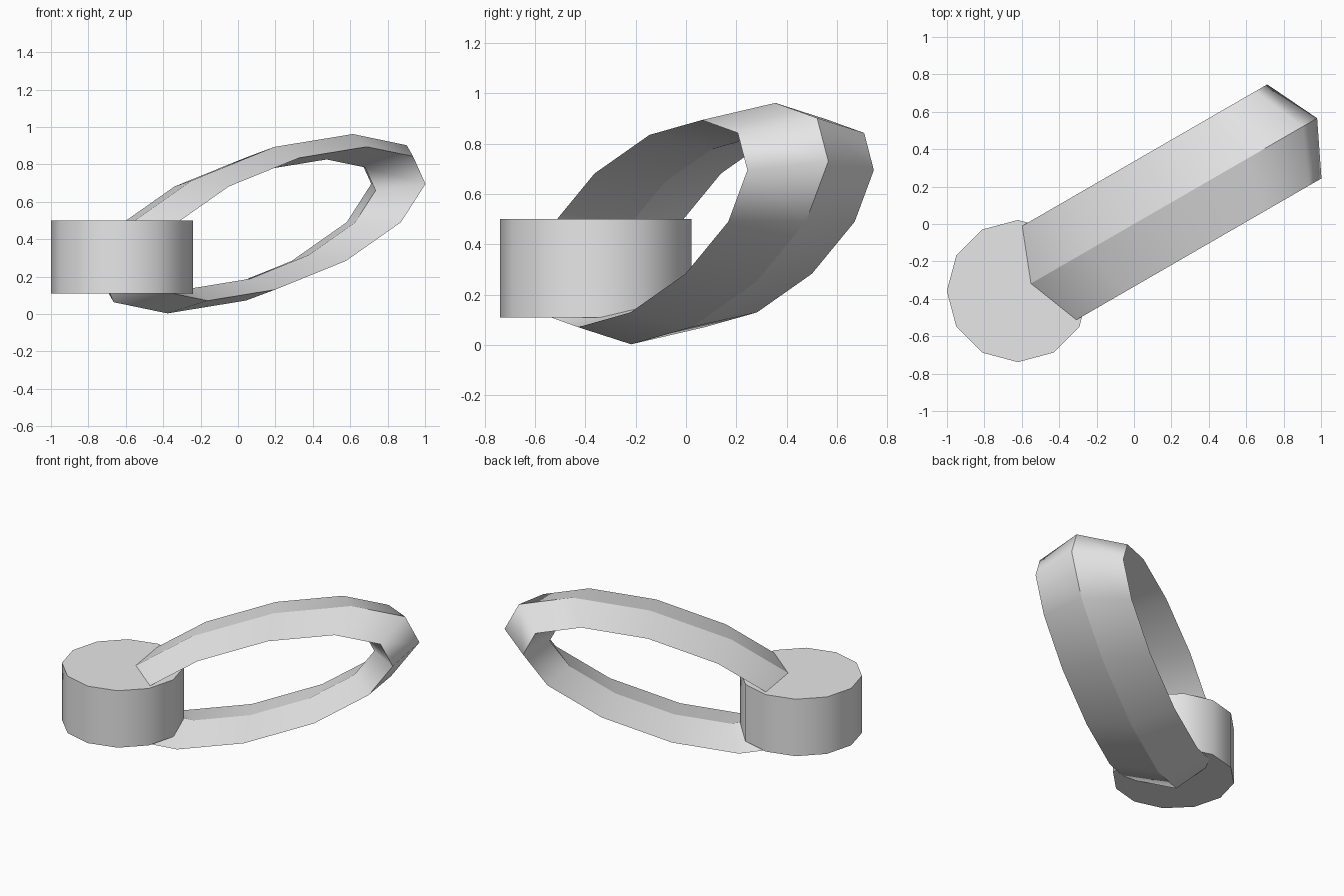
import bpy
from math import radians
from mathutils import Matrix, Vector

cube = bpy.data.objects.get("Cube")
if cube:
    bpy.data.objects.remove(cube, do_unlink=True)

grey = bpy.data.materials.new("plain grey")
grey.use_nodes = True
grey.diffuse_color = (0.8, 0.8, 0.8, 1)
grey.node_tree.nodes["Principled BSDF"].inputs["Base Color"].default_value = (0.8, 0.8, 0.8, 1)


def finish(name):
    obj = bpy.context.object
    obj.name = name
    obj.data.materials.append(grey)
    bpy.ops.object.shade_smooth_by_angle(angle=radians(30.5))
    return obj


# Both parts share one vertical plane, turned about z
turn = Matrix.Rotation(radians(30), 4, 'Z')

# Drum: short twelve-sided cylinder
bpy.ops.mesh.primitive_cylinder_add(
    vertices=12, radius=0.38, depth=0.39,
    location=turn @ Vector((-0.717, 0, 0.305)))
finish("drum")

# Ring: torus with diamond section, stretched, leaned and widened
bpy.ops.mesh.primitive_torus_add(
    major_segments=12, minor_segments=4, major_radius=1, minor_radius=0.165)
ring = finish("ring")
lean = Matrix((
    (0.853, 0.075, 0, 0.137),
    (0, 0, -0.29 / 0.165, 0),
    (0.2125, 0.3525, 0, 0.4825),
    (0, 0, 0, 1)))
ring.data.transform(turn @ lean)
ring.data.update()
